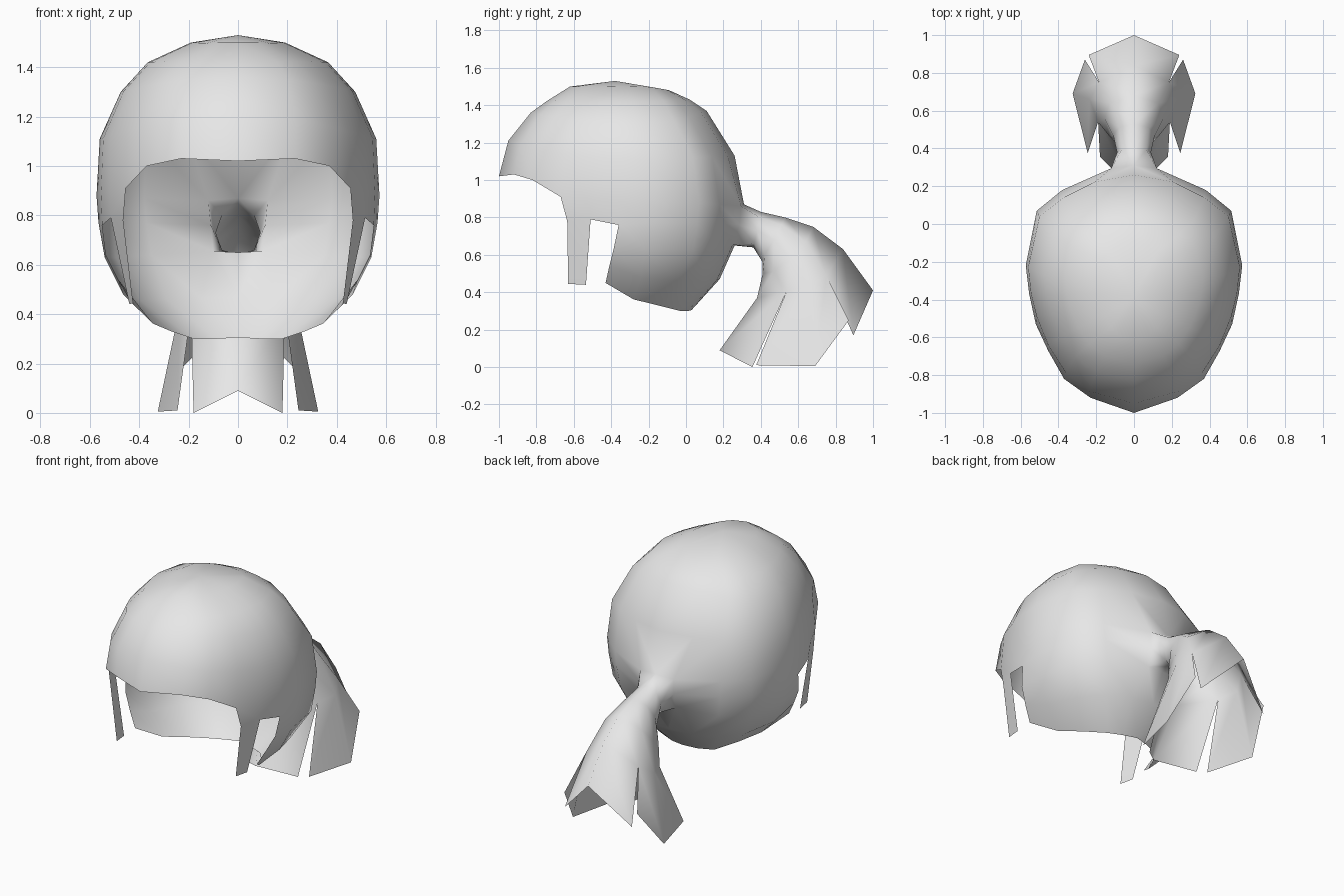
import bpy
import bmesh

if "Cube" in bpy.data.objects:
    bpy.data.objects.remove(bpy.data.objects["Cube"])

bm = bmesh.new()


def row(points):
    return [bm.verts.new(p) if p else None for p in points]


def bridge(a, b):
    """Fill faces between two equally long rows, skipping missing points."""
    for i in range(len(a) - 1):
        quad = (a[i], a[i + 1], b[i + 1], b[i])
        if all(quad):
            bm.faces.new(quad)


# Half outline of the cap seen from above, front centre to back centre
PLAN = [(0, -1), (.24, -.93), (.37, -.82), (.46, -.67), (.525, -.5), (.555, -.37),
        (.57, -.22), (.51, .07), (.38, .18), (.21, .27), (0, .31)]


def crown_ring(width, y_front, z_front, y_back, z_back, z_side):
    pts = []
    for x, y in PLAN:
        u, s = (y + 1) / 1.31, (x / .57) ** 2
        z_end = z_front + (z_back - z_front) * u
        pts.append((x / .57 * width, y_front + (y_back - y_front) * u,
                    z_end + (z_side - z_end) * s))
    return row(pts)


# Crown: rings from the top down to the hairline
top = bm.verts.new((0, -.38, 1.53))
crown = [crown_ring(.19, -.62, 1.50, -.09, 1.48, 1.50),
         crown_ring(.365, -.74, 1.425, .02, 1.43, 1.42),
         crown_ring(.475, -.83, 1.36, .11, 1.37, 1.30),
         crown_ring(.56, -.95, 1.21, .26, 1.13, 1.11)]
hairline = row([(0, -1, 1.02), (.23, -.92, 1.03), (.37, -.82, 1.0), (.455, -.67, .91),
                (.52, -.53, .90), (.555, -.37, .89), (.573, -.22, .88), (.515, .07, .88),
                (.38, .18, .87), (.12, .295, .86), (0, .31, .87)])
crown.append(hairline)
for i in range(len(PLAN) - 1):
    bm.faces.new((top, crown[0][i + 1], crown[0][i]))
for a, b in zip(crown, crown[1:]):
    bridge(a, b)

# Sides and nape, leaving a hole at the back for the tail
ear = row([(.465, -.635, .78), (.515, -.51, .79), (.55, -.36, .76), (.565, -.22, .77),
           (.51, .06, .77), (.37, .18, .77), (.11, .285, .76), None])
bridge(hairline[3:], ear)
low = row([(.535, -.385, .64), (.54, -.22, .63), (.495, .04, .63), (.35, .17, .64),
           (.10, .25, .655), (0, .26, .65)])
nape = row([(.485, -.41, .54), (.465, -.24, .48), (.40, -.04, .46), (.29, .10, .46),
            (.15, .165, .465), (0, .18, .47)])
hem = row([(.435, -.43, .45), (.345, -.28, .362), (.27, -.15, .33), (.18, -.03, .30),
           (.09, .01, .30), (0, .03, .305)])
bridge(ear[2:], low)
bridge(low, nape)
bridge(nape, hem)

# Sideburn strand
bridge(ear[:2], row([(.425, -.63, .445), (.44, -.535, .44)]))

# Tail: half rings from upper centre to lower centre
tail = [[hairline[10], hairline[9], ear[6], low[4], low[5]],
        row([(0, .40, .83), (.065, .395, .80), (.09, .38, .73), (.065, .365, .66), (0, .36, .64)]),
        row([(0, .53, .80), (.08, .51, .76), (.11, .47, .68), (.085, .42, .60), (0, .41, .56)]),
        row([(0, .68, .75), (.13, .64, .67), (.155, .56, .58), (.13, .465, .51), (0, .41, .50)]),
        row([(0, .84, .63), (.185, .75, .49), (.235, .66, .43), (.19, .54, .41), (0, .38, .37)])]
for a, b in zip(tail, tail[1:]):
    bridge(a, b)

# Split flaps at the tail end
end = tail[-1]
bridge(end[:2], row([(0, 1.0, .41), (.24, .895, .17)]))
bridge(end[1:4], row([(.26, .87, .25), (.325, .69, .005), (.245, .375, .01)]))
bridge(end[3:], row([(.18, .355, 0), (0, .18, .09)]))

# Consistent outward normals and smooth shading
bmesh.ops.recalc_face_normals(bm, faces=bm.faces[:])
bm.normal_update()
if top.link_faces[0].normal.z < 0:
    bmesh.ops.reverse_faces(bm, faces=bm.faces[:])
for f in bm.faces:
    f.smooth = True

mesh = bpy.data.meshes.new("hair")
bm.to_mesh(mesh)
bm.free()
hair = bpy.data.objects.new("hair_with_ponytail", mesh)
bpy.context.collection.objects.link(hair)

mirror = hair.modifiers.new("mirror", 'MIRROR')
mirror.use_axis[0] = True
mirror.merge_threshold = .001

grey = bpy.data.materials.new("light_grey")
grey.diffuse_color = (.8, .8, .8, 1)
grey.use_nodes = True
grey.node_tree.nodes["Principled BSDF"].inputs["Base Color"].default_value = grey.diffuse_color
mesh.materials.append(grey)
